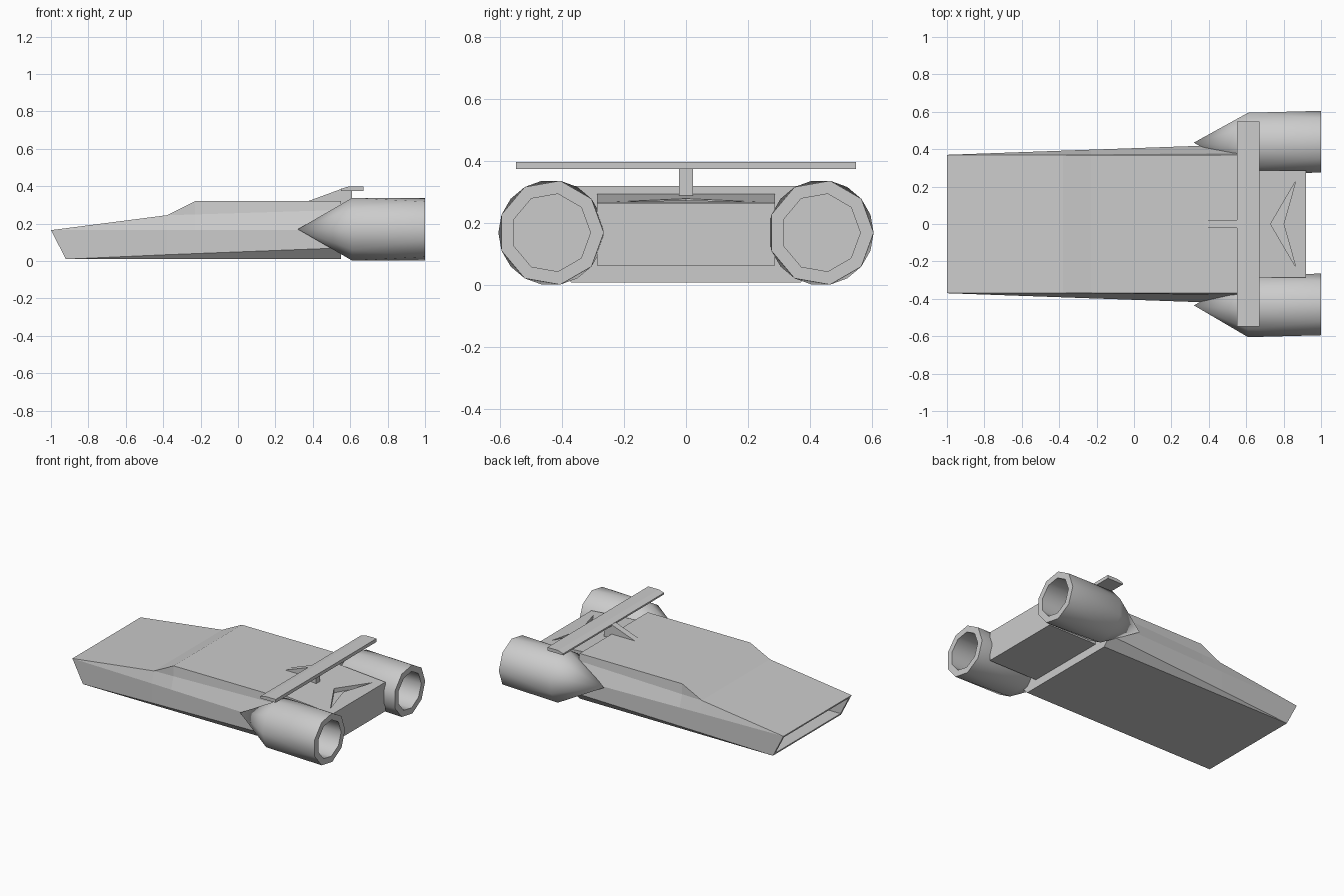
import bpy, bmesh
from math import cos, sin, radians
from mathutils import Vector

if "Cube" in bpy.data.objects:
    bpy.data.objects.remove(bpy.data.objects["Cube"])


def finish(name, bm):
    bmesh.ops.recalc_face_normals(bm, faces=bm.faces[:])
    mesh = bpy.data.meshes.new(name)
    bm.to_mesh(mesh)
    bm.free()
    ob = bpy.data.objects.new(name, mesh)
    bpy.context.collection.objects.link(ob)
    return ob


def prism(name, points, offset):
    """Extrude a flat outline of 3D points along an offset."""
    bm = bmesh.new()
    face = bm.faces.new([bm.verts.new(p) for p in points])
    new = bmesh.ops.extrude_face_region(bm, geom=[face])["geom"]
    bmesh.ops.translate(bm, vec=offset, verts=[v for v in new if isinstance(v, bmesh.types.BMVert)])
    return finish(name, bm)


def side_prism(name, outline, half_width):
    return prism(name, [(x, -half_width, z) for x, z in outline], (0, 2 * half_width, 0))


def hull():
    # half sections (x, y, z): bottom edge, chine, ridge, shoulder, deck edge
    def section(x, shoulder, deck):
        t = (x + 1) / 1.55
        y = 0.37 + 0.055 * t
        return [(x, 0.37, 0.01), (x, y, 0.01 + 0.06 * t), (x, y, 0.167),
                (x, 0.37 + 0.01 * max(0, (x + 0.38) / 0.93), shoulder), (x, 0.37, deck)]
    nose = [(-0.92, 0.37, 0.01)] * 2 + [(-1, 0.37, 0.165)] * 3
    sections = [nose, section(-0.38, 0.245, 0.245),
                section(-0.23, 0.249, 0.32), section(0.55, 0.273, 0.32)]
    bm = bmesh.new()
    rings = [[bm.verts.new(p) for p in s] +
             [bm.verts.new((x, -y, z)) for x, y, z in reversed(s)] for s in sections]
    for a, b in zip(rings, rings[1:]):
        for i in range(10):
            j = (i + 1) % 10
            bm.faces.new((a[i], a[j], b[j], b[i]))
    bm.faces.new(rings[0])
    bm.faces.new(rings[-1])
    bmesh.ops.remove_doubles(bm, verts=bm.verts[:], dist=0.0005)
    bmesh.ops.recalc_face_normals(bm, faces=bm.faces[:])
    # intake opening in the nose
    front = min(bm.faces, key=lambda f: f.calc_center_median().x)
    bmesh.ops.inset_individual(bm, faces=[front], thickness=0.025)
    bmesh.ops.inset_individual(bm, faces=[front], thickness=0.0001)
    bmesh.ops.translate(bm, vec=(0.2, 0, 0), verts=front.verts[:])
    return finish("hull", bm)


def engine(name, y):
    centre = Vector((0, y, 0.17))
    n = 9
    bm = bmesh.new()

    def ring(x, r, phase=0):
        return [bm.verts.new(centre + Vector((x, r * cos(radians(40 * i + phase)),
                                              r * sin(radians(40 * i + phase))))) for i in range(n)]
    tip = bm.verts.new(centre + Vector((0.32, 0, 0)))
    shoulder, rear = ring(0.61, 0.17, 20), ring(1, 0.17)
    lip, floor = ring(1, 0.127), ring(0.68, 0.127)
    for i in range(n):
        j = (i + 1) % n
        bm.faces.new((tip, shoulder[i], shoulder[j]))
        bm.faces.new((rear[i], rear[j], shoulder[i]))
        bm.faces.new((rear[j], shoulder[j], shoulder[i]))
        bm.faces.new((rear[i], rear[j], lip[j], lip[i]))
        bm.faces.new((lip[i], lip[j], floor[j], floor[i]))
    bm.faces.new(floor)
    ob = finish(name, bm)
    bpy.ops.object.select_all(action="DESELECT")
    ob.select_set(True)
    bpy.context.view_layer.objects.active = ob
    bpy.ops.object.shade_smooth_by_angle(angle=radians(42))


# main hull and engines
hull()
for label, y in (("right", -0.435), ("left", 0.435)):
    engine(label + "_engine", y)

# tail deck with a chevron recess
tail = side_prism("tail_deck", [(0.53, 0.065), (0.92, 0.065), (0.92, 0.265), (0.53, 0.296)], 0.287)
cutter = prism("recess_cutter", [(0.73, 0, 0.25), (0.865, -0.23, 0.25),
                                 (0.80, 0, 0.25), (0.865, 0.23, 0.25)], (0, 0, 0.1))
cutter.hide_render = True
mod = tail.modifiers.new("recess", "BOOLEAN")
mod.operation = "DIFFERENCE"
mod.solver = "EXACT"
mod.object = cutter
bpy.ops.object.select_all(action="DESELECT")
bpy.context.view_layer.objects.active = tail
tail.select_set(True)
bpy.ops.object.modifier_apply(modifier=mod.name)
bpy.data.objects.remove(cutter)

# spoiler wing on a thin fin
side_prism("spoiler_fin", [(0.36, 0.315), (0.56, 0.388), (0.61, 0.388), (0.61, 0.285), (0.5, 0.285)], 0.022)
side_prism("spoiler_wing", [(0.55, 0.375), (0.67, 0.375), (0.67, 0.398), (0.59, 0.398), (0.55, 0.386)], 0.548)
